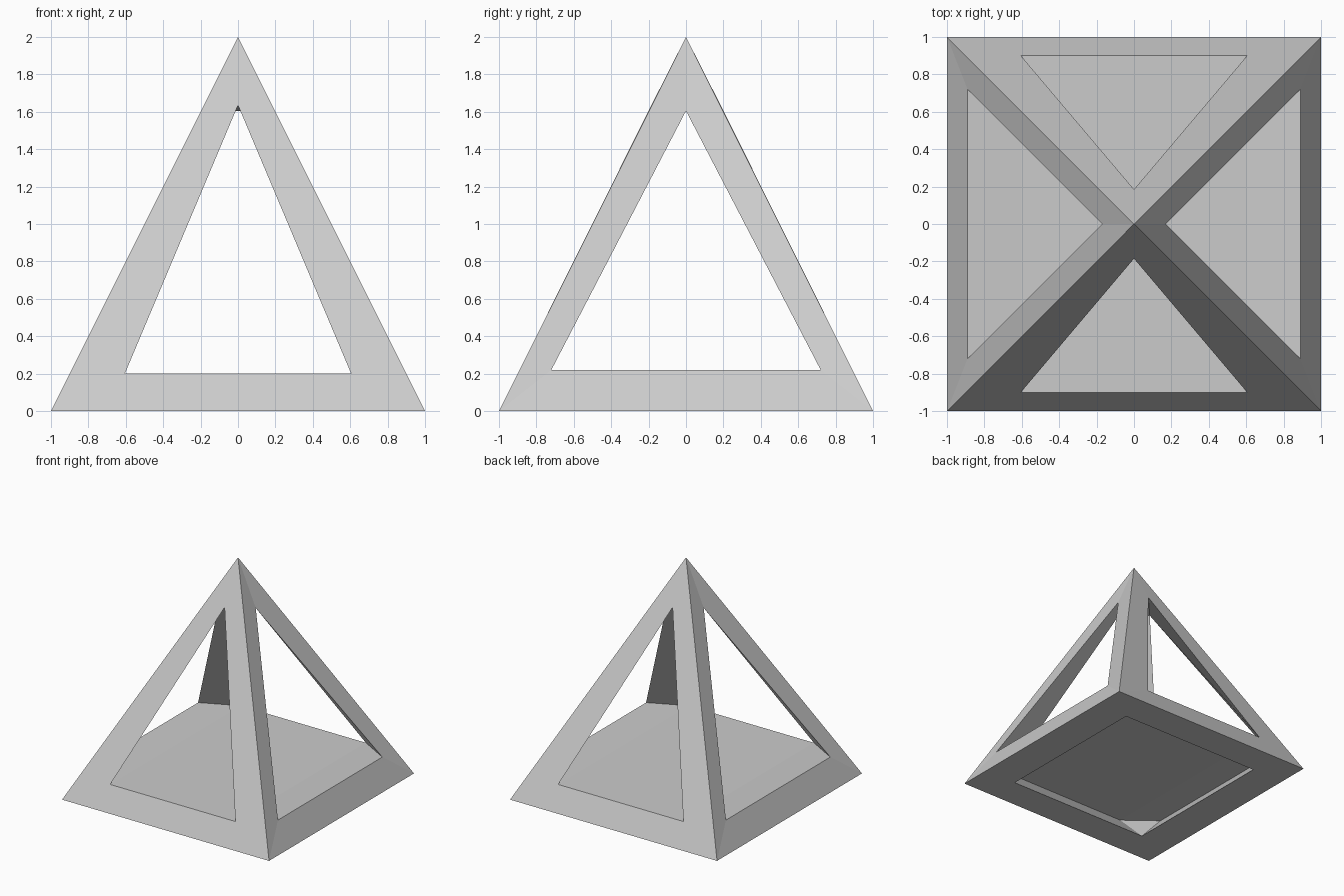
import bpy
import bmesh

if "Cube" in bpy.data.objects:
    bpy.data.objects.remove(bpy.data.objects["Cube"])

# Key points of the frame, addressed by side signs
APEX = (0, 0, 2)
def corner(sx, sy): return (sx, sy, 0)                          # outer base corner
def hole(sx, sy): return (0.69 * sx, 0.72 * sy, 0)              # opening under the base
def front_sill(sx, sy): return (0.605 * sx, 0.90 * sy, 0.20)    # front/back window base
def side_sill(sx, sy): return (0.89 * sx, 0.72 * sy, 0.22)      # left/right window base
def front_tip(sy): return (0, 0.185 * sy, 1.635)
def side_tip(sx): return (0.171 * sx, 0, 1.605)


def build(name, polygons):
    bm = bmesh.new()
    for points in polygons:
        bm.faces.new([bm.verts.new(p) for p in points])
    bmesh.ops.remove_doubles(bm, verts=bm.verts, dist=0.0001)
    bmesh.ops.recalc_face_normals(bm, faces=bm.faces)
    mesh = bpy.data.meshes.new(name)
    bm.to_mesh(mesh)
    bm.free()
    obj = bpy.data.objects.new(name, mesh)
    bpy.context.collection.objects.link(obj)
    return obj


frame = []

# Four corner posts: two outer faces, the inner face and its foot
for sx in (-1, 1):
    for sy in (-1, 1):
        c, f, s = corner(sx, sy), front_sill(sx, sy), side_sill(sx, sy)
        tf, ts = front_tip(sy), side_tip(sx)
        frame += [(APEX, c, f, tf), (APEX, c, s, ts),
                  (f, s, ts, tf), (f, s, hole(sx, sy))]

# Four base rails: outer face, underside and inner face
for s in (-1, 1):
    for sill, end in ((front_sill, lambda t: (t, s)), (side_sill, lambda t: (s, t))):
        a, b = end(-1), end(1)
        for p, q in ((corner, sill), (corner, hole), (sill, hole)):
            frame.append((p(*a), p(*b), q(*b), q(*a)))

# Folded underside of the solid tip
for sy in (-1, 1):
    frame.append((front_tip(sy), side_tip(-1), side_tip(1)))

build("pyramid_frame", frame)

# Eight-sided floor spanning the window sills
floor = [(front_sill(-1, -1), front_sill(1, -1), front_sill(1, 1), front_sill(-1, 1))]
for sx in (-1, 1):
    floor.append((front_sill(sx, -1), side_sill(sx, -1), side_sill(sx, 1), front_sill(sx, 1)))
build("floor", floor)
